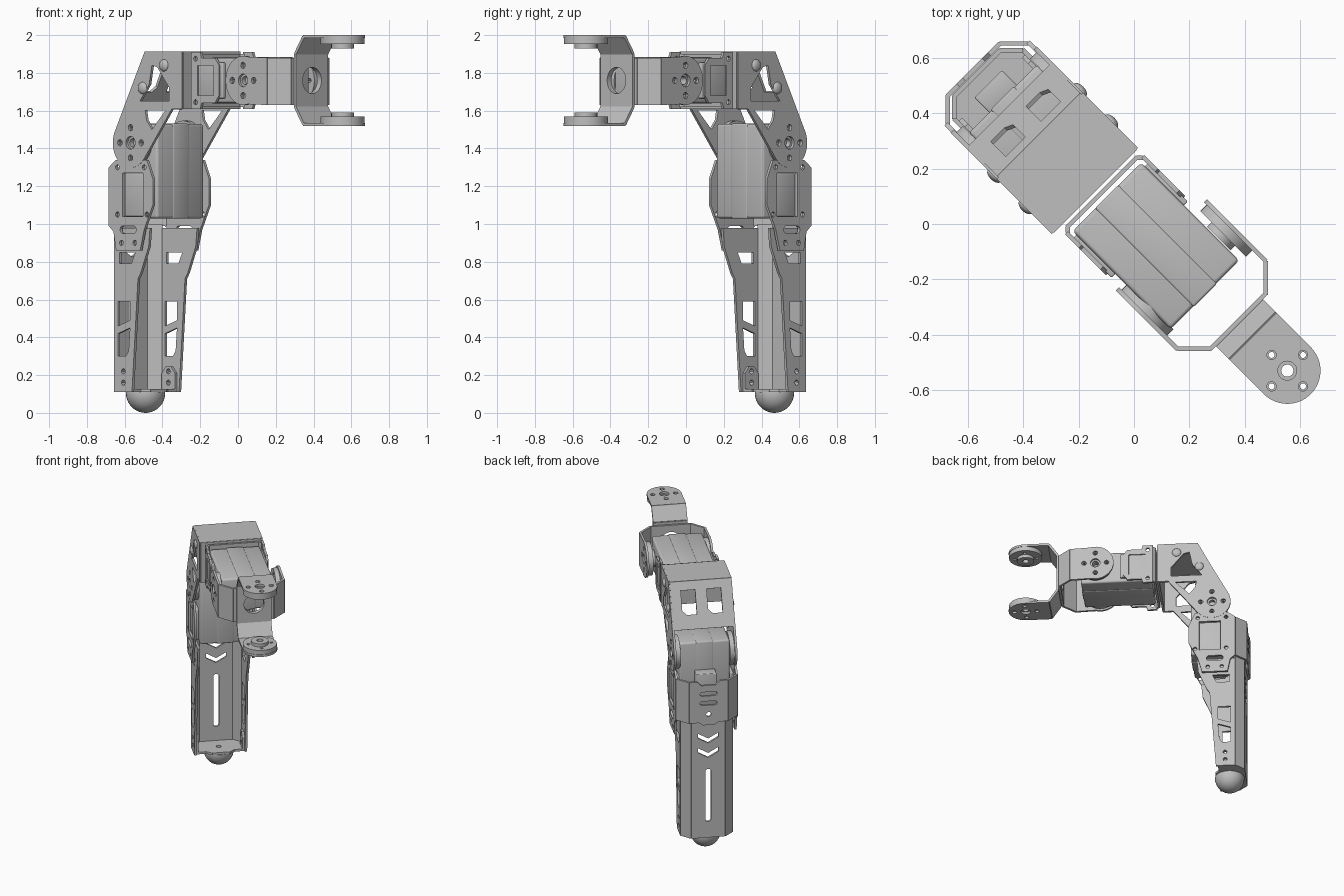
import bpy, bmesh
from math import pi, cos, sin, radians
from mathutils import Matrix, Vector

if "Cube" in bpy.data.objects:
    bpy.data.objects.remove(bpy.data.objects["Cube"], do_unlink=True)

GREY = (0.52, 0.52, 0.52, 1)
metal = bpy.data.materials.new("grey_metal")
metal.use_nodes = True
metal.diffuse_color = GREY
metal.node_tree.nodes["Principled BSDF"].inputs["Base Color"].default_value = GREY

X, Y, Z = Vector((1, 0, 0)), Vector((0, 1, 0)), Vector((0, 0, 1))
SIDES = (("right", -1), ("left", 1))


def diagonal(side_shift):
    """The leg is laid out along x, then turned onto the diagonal."""
    return Matrix.Rotation(-pi / 4, 4, 'Z') @ Matrix.Translation((0, side_shift, 0))


def finish(name, mesh, matrix):
    mesh.materials.clear()
    mesh.materials.append(metal)
    mesh.transform(frame @ matrix)
    mesh.shade_smooth()
    mesh.set_sharp_from_angle(angle=radians(30))
    ob = bpy.data.objects.new(name, mesh)
    bpy.context.collection.objects.link(ob)
    return ob


def plate(name, at, ax, ay, outline, holes=(), t=0.016):
    """Flat sheet with holes, drawn in the plane of ax and ay."""
    cu = bpy.data.curves.new(name, 'CURVE')
    cu.dimensions, cu.fill_mode, cu.extrude = '2D', 'BOTH', t / 2
    for loop in (outline, *holes):
        sp = cu.splines.new('POLY')
        sp.points.add(len(loop) - 1)
        for p, (a, b) in zip(sp.points, loop):
            p.co = (a, b, 0, 1)
        sp.use_cyclic_u = True
    tmp = bpy.data.objects.new(name + "_sketch", cu)
    bpy.context.collection.objects.link(tmp)
    bpy.context.view_layer.update()
    dg = bpy.context.evaluated_depsgraph_get()
    mesh = bpy.data.meshes.new_from_object(tmp.evaluated_get(dg))
    bpy.data.objects.remove(tmp, do_unlink=True)
    m = Matrix((ax, ay, ax.cross(ay))).transposed().to_4x4()
    return finish(name, mesh, Matrix.Translation(at) @ m)


def rect(a0, b0, a1, b1):
    return [(a0, b0), (a1, b0), (a1, b1), (a0, b1)]


def arc(a, b, r, start=0, end=360, n=24):
    full = end - start == 360
    step = (end - start) / (n if full else n - 1)
    return [(a + r * cos(radians(start + i * step)), b + r * sin(radians(start + i * step))) for i in range(n)]


def slot(a0, b0, a1, b1):
    """Rounded slot along the longer direction."""
    if a1 - a0 > b1 - b0:
        r, m = (b1 - b0) / 2, (b0 + b1) / 2
        return arc(a1 - r, m, r, -90, 90, 8) + arc(a0 + r, m, r, 90, 270, 8)
    r, m = (a1 - a0) / 2, (a0 + a1) / 2
    return arc(m, b1 - r, r, 0, 180, 8) + arc(m, b0 + r, r, 180, 360, 8)


def horn_holes(a, b, pin=0.017):
    pins = [(a + 0.08, b), (a - 0.08, b), (a, b + 0.08), (a, b - 0.08)]
    return [arc(a, b, 2 * pin)] + [arc(p, q, pin, n=12) for p, q in pins]


def strip(name, p, q, low, high, **kw):
    """Upright sheet between two plan points."""
    p, q = Vector((*p, 0)), Vector((*q, 0))
    return plate(name, p, (q - p).normalized(), Z, rect(0, low, (q - p).length, high), **kw)


def box(name, center, size, bevel):
    bm = bmesh.new()
    bmesh.ops.create_cube(bm, size=1)
    bmesh.ops.scale(bm, vec=size, verts=bm.verts)
    bmesh.ops.bevel(bm, geom=bm.edges[:], offset=bevel, segments=3, profile=0.5, affect='EDGES')
    mesh = bpy.data.meshes.new(name)
    bm.to_mesh(mesh)
    bm.free()
    return finish(name, mesh, Matrix.Translation(center))


def ball(name, center, scale, cut_top=False):
    bm = bmesh.new()
    bmesh.ops.create_uvsphere(bm, u_segments=32, v_segments=20, radius=1)
    if cut_top:
        cut = bmesh.ops.bisect_plane(bm, geom=bm.verts[:] + bm.edges[:] + bm.faces[:],
                                     plane_co=(0, 0, 0.04), plane_no=(0, 0, 1), clear_outer=True)
        bmesh.ops.contextual_create(bm, geom=[e for e in cut["geom_cut"] if isinstance(e, bmesh.types.BMEdge)])
    mesh = bpy.data.meshes.new(name)
    bm.to_mesh(mesh)
    bm.free()
    return finish(name, mesh, Matrix.Translation(center) @ Matrix.Diagonal((*scale, 1)))


def horn(name, at, ax, ay, inward):
    """Servo disc and its hub on the inner side of an arm."""
    at = Vector(at)
    plate(name, at + inward * 0.024, ax, ay, arc(0, 0, 0.117, n=40), horn_holes(0, 0, 0.011), 0.032)
    plate(name + "_hub", at + inward * 0.051, ax, ay, arc(0, 0, 0.06), [arc(0, 0, 0.022)], 0.024)


MID = 1.76            # height of the upper servo
ELBOW, KNEE, KNEE_Z = 0.253, -0.57, 1.43
ARM, THIGH, SHIN = 0.225, 0.212, 0.176   # half widths of the brackets

# Hip bracket
frame = diagonal(0.017)
strip("hip_back", (0.53, -0.12), (0.53, 0.12), 1.62, 1.9, holes=[arc(0.12, MID, 0.07)])
for name, s in (("lower", -1), ("upper", 1)):
    h = MID + s * 0.232
    tab = [(0.59, 0.12), (0.59, -0.12)] + arc(0.766, 0, 0.12, -90, 90)
    plate(f"hip_{name}_plate", (0, 0, h), X, Y, tab, horn_holes(0.766, 0))
    start = Vector((0.53, 0, MID + s * 0.14))
    run = Vector((0.592, 0, h)) - start
    plate(f"hip_{name}_slope", start, Y, run.normalized(), rect(-0.12, 0, 0.12, run.length))
    horn(f"hip_{name}_horn", (0.766, 0, h), X, Y, Z * -s)

# Elbow bracket
strip("elbow_back", (0.514, -0.14), (0.514, 0.14), 1.63, 1.88, holes=[arc(0.14, MID, 0.07)])
for name, s in SIDES:
    strip(f"elbow_{name}_corner", (0.517, s * 0.138), (0.43, s * ARM), 1.63, 1.88)
    arm = [(0.432, 1.63), (0.432, 1.88)] + arc(ELBOW, MID, 0.13, 75, 285)
    plate(f"elbow_{name}_arm", (0, s * ARM, 0), X, Z, arm, horn_holes(ELBOW, MID))
    horn(f"elbow_{name}_horn", (ELBOW, s * ARM, MID), X, Z, Y * -s)

# Upper servo with a raised centre band
frame = diagonal(0)
box("upper_servo", (0.112, 0, MID), (0.5, 0.35, 0.24), 0.014)
box("upper_servo_band", (0.112, 0, MID), (0.504, 0.12, 0.246), 0.008)

# Upper servo cradle
strip("cradle_back", (-0.163, -0.18), (-0.163, 0.18), 1.62, 1.9)
for name, s in SIDES:
    side = [(-0.15, 1.61), (-0.08, 1.61), (-0.07, 1.64), (0.03, 1.64), (0.06, 1.68),
            (0.06, 1.84), (0.03, 1.88), (-0.07, 1.88), (-0.08, 1.91), (-0.15, 1.91)]
    ears = [arc(-0.115, h, 0.014, n=12) for h in (1.645, 1.875)]
    plate(f"cradle_{name}_side", (0, s * 0.195, 0), X, Z, side, [rect(-0.1, 1.68, 0.02, 1.84)] + ears)
    strip(f"cradle_{name}_corner", (-0.163, s * 0.175), (-0.14, s * 0.197), 1.62, 1.9)
    box(f"upper_servo_{name}_panel", (-0.02, s * 0.18, MID), (0.2, 0.03, 0.19), 0.006)

# Lower servo with a raised centre band
frame = diagonal(-0.015)
box("lower_servo", (-0.535, 0, 1.28), (0.24, 0.35, 0.5), 0.014)
box("lower_servo_band", (-0.535, 0, 1.28), (0.246, 0.12, 0.504), 0.008)
box("lower_servo_rear_block", (-0.69, 0, 1.2), (0.08, 0.14, 0.24), 0.006)

# Thigh bracket
strip("thigh_front", (-0.19, -THIGH), (-0.19, THIGH), 1.61, 1.91)
plate("thigh_top", (0, 0, 1.905), X, Y, rect(-0.47, -THIGH, -0.185, THIGH))
top, foot = Vector((-0.465, 0, 1.905)), Vector((-0.615, 0, 1.61))
windows = [[(c - 0.05, 0.06), (c + 0.05, 0.06), (c + 0.05, 0.2), (c + 0.02, 0.23), (c - 0.05, 0.23)]
           for c in (-0.09, 0.09)]
plate("thigh_slope", top, Y, (foot - top).normalized(),
      rect(-THIGH, 0, THIGH, (foot - top).length), windows)
for name, s in SIDES:
    shape = [(-0.26, 1.61), (-0.185, 1.61), (-0.185, 1.912), (-0.465, 1.912)]
    shape += arc(KNEE, KNEE_Z, 0.132, 154, 320, 28)
    upper = [(-0.41, 1.84), (-0.37, 1.83), (-0.28, 1.72), (-0.28, 1.65), (-0.5, 1.65), (-0.43, 1.74)]
    lower = [(-0.31, 1.6), (-0.46, 1.6), (-0.45, 1.55), (-0.41, 1.5)]
    plate(f"thigh_{name}_side", (0, s * THIGH, 0), X, Z, shape, [upper, lower] + horn_holes(KNEE, KNEE_Z))
    horn(f"knee_{name}_horn", (KNEE, s * THIGH, KNEE_Z), X, Z, Y * -s)
    for i, (a, b) in enumerate(((-0.32, 1.84), (-0.48, 1.72))):
        ball(f"thigh_{name}_bolt_{i + 1}", (a, s * (THIGH + 0.006), b), (0.032, 0.018, 0.032))

# Lower servo mount
cover = [(-0.135, 0.99), (-0.07, 0.99), (-0.04, 0.97), (0.04, 0.97), (0.07, 0.99), (0.135, 0.99),
         (0.135, 1.3), (0.08, 1.3), (0.05, 1.27), (-0.05, 1.27), (-0.08, 1.3), (-0.135, 1.3)]
plate("mount_back", (-0.803, 0, 0), Y, Z, cover,
      [slot(-0.06, 1.12, 0.06, 1.15), slot(-0.06, 1.19, 0.06, 1.22), arc(0, 1.05, 0.018, n=12)])
for name, s in SIDES:
    strip(f"mount_{name}_corner", (-0.805, s * 0.132), (-0.727, s * 0.21), 0.99, 1.3)
    side = [(-0.735, 0.99), (-0.7, 0.96), (-0.68, 0.86), (-0.5, 0.86), (-0.47, 0.97), (-0.405, 1.1),
            (-0.405, 1.24), (-0.45, 1.34), (-0.68, 1.34), (-0.735, 1.3)]
    pins = [arc(a, b, 0.014, n=12) for a, b in ((-0.64, 0.9), (-0.54, 0.9), (-0.67, 1.05), (-0.45, 1.05),
                                                (-0.67, 1.3), (-0.47, 1.3))]
    plate(f"mount_{name}_side", (0, s * 0.21, 0), X, Z, side,
          [rect(-0.63, 1.04, -0.48, 1.27), slot(-0.65, 0.95, -0.53, 0.99)] + pins)
    box(f"lower_servo_{name}_panel", (-0.555, s * 0.185, 1.155), (0.15, 0.04, 0.23), 0.008)

# Shin
chevrons = [[(-0.07, h + 0.07), (0, h + 0.03), (0.07, h + 0.07), (0.07, h + 0.035), (0, h - 0.005),
             (-0.07, h + 0.035)] for h in (0.72, 0.83)]
plate("shin_back", (-0.785, 0, 0), Y, Z, rect(-0.118, 0.11, 0.118, 1), chevrons + [slot(-0.02, 0.23, 0.02, 0.63)])
for name, s in SIDES:
    strip(f"shin_{name}_corner", (-0.787, s * 0.116), (-0.727, s * SHIN), 0.11, 1)
    side = [(-0.73, 0.11), (-0.595, 0.11), (-0.55, 0.71), (-0.53, 0.74), (-0.47, 0.88), (-0.46, 0.98), (-0.73, 0.98)]
    holes = [[(-0.7, 0.3), (-0.64, 0.3), (-0.62, 0.33), (-0.61, 0.45), (-0.7, 0.42)],
             [(-0.7, 0.46), (-0.61, 0.49), (-0.61, 0.59), (-0.7, 0.59)],
             [(-0.69, 0.79), (-0.6, 0.79), (-0.57, 0.85), (-0.69, 0.85)]]
    pins = [arc(-0.66, h, 0.014, n=12) for h in (0.16, 0.22)]
    plate(f"shin_{name}_side", (0, s * SHIN, 0), X, Z, side, holes + pins)
    tab = [(-0.71, 0.11), (-0.61, 0.11), (-0.61, 0.21), (-0.64, 0.245), (-0.68, 0.245), (-0.71, 0.21)]
    plate(f"foot_{name}_tab", (0, s * (SHIN - 0.015), 0), X, Z, tab, pins)

# Foot
edge = [(-0.78, 0.115), (-0.73, 0.168), (-0.61, 0.168), (-0.61, 0.1), (-0.58, 0.06)]
floor = edge + [(a, -b) for a, b in reversed(edge)]
plate("foot_plate", (0, 0, 0.118), X, Y, floor, [arc(-0.68, 0, 0.018, n=12)])
ball("foot_pad", (-0.677, 0, 0.106), (0.104, 0.104, 0.106), cut_top=True)
